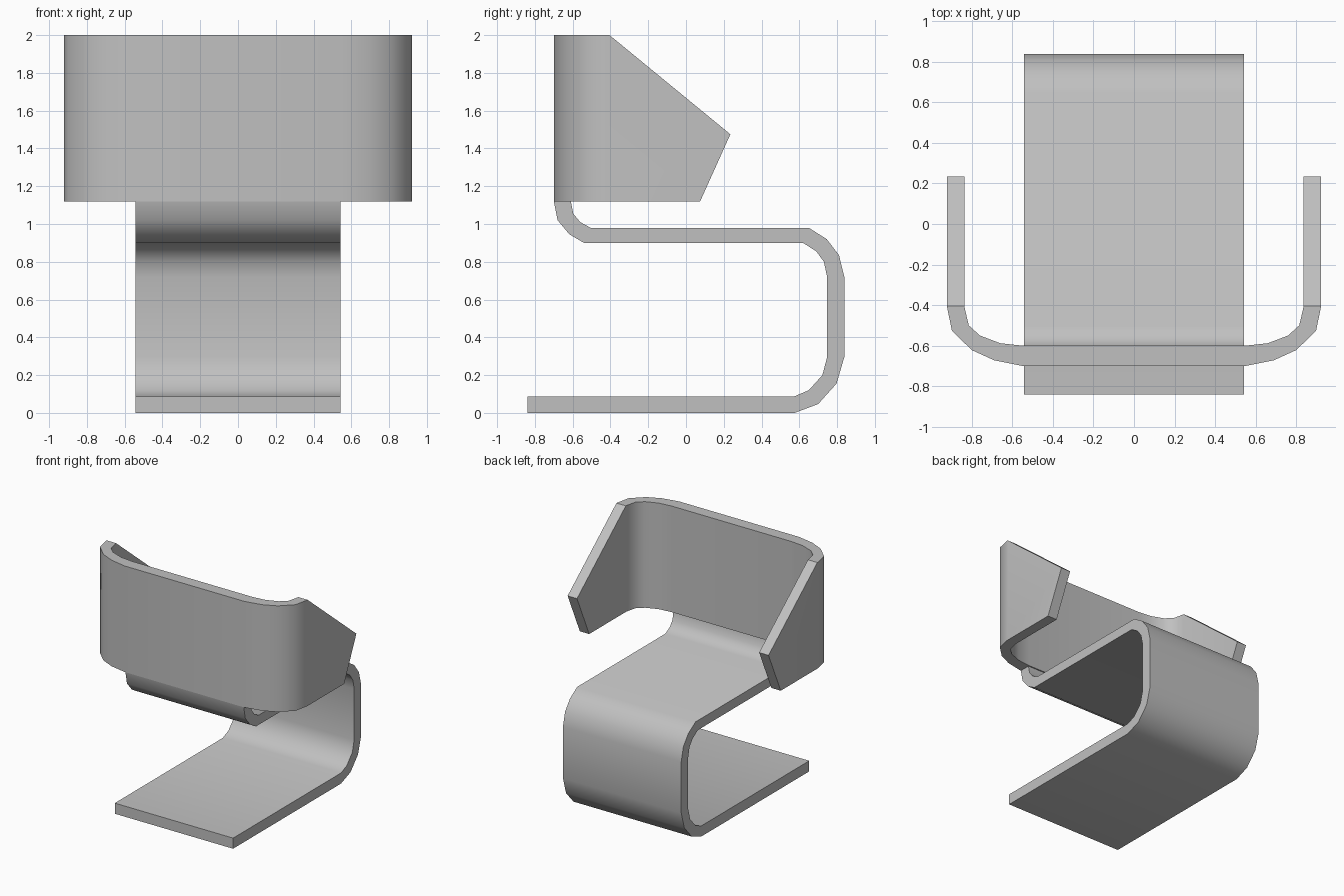
import bpy, bmesh, math
from mathutils import Vector

cube = bpy.data.objects.get("Cube")
if cube:
    bpy.data.objects.remove(cube, do_unlink=True)

grey = bpy.data.materials.new("plain grey")
grey.use_nodes = True
colour = (0.53, 0.53, 0.53, 1)
grey.diffuse_color = colour
grey.node_tree.nodes["Principled BSDF"].inputs["Base Color"].default_value = colour


def bent_sheet(name, outer, inner, place, start, end, cuts=()):
    """Extrude a bent strip, given by its two sides, from start to end."""
    bm = bmesh.new()
    rings = [[bm.verts.new(place(p, d)) for p, d in
              ((o, start), (i, start), (i, end), (o, end))]
             for o, i in zip(outer, inner)]
    for a, b in zip(rings, rings[1:]):
        for k in range(4):
            n = (k + 1) % 4
            bm.faces.new((a[k], a[n], b[n], b[k]))
    bm.faces.new(rings[0])
    bm.faces.new(rings[-1])
    # Trim with planes and close each cut
    for point, normal in cuts:
        bmesh.ops.bisect_plane(bm, geom=bm.verts[:] + bm.edges[:] + bm.faces[:],
                               plane_co=point, plane_no=normal, clear_outer=True)
        bmesh.ops.holes_fill(bm, edges=[e for e in bm.edges if e.is_boundary])
    bmesh.ops.recalc_face_normals(bm, faces=bm.faces[:])
    mesh = bpy.data.meshes.new(name)
    bm.to_mesh(mesh)
    bm.free()
    mesh.materials.append(grey)
    obj = bpy.data.objects.new(name, mesh)
    bpy.context.collection.objects.link(obj)
    bpy.ops.object.select_all(action='DESELECT')
    obj.select_set(True)
    bpy.context.view_layer.objects.active = obj
    bpy.ops.object.shade_smooth_by_angle(angle=math.radians(38))


# Base, rear bend, seat and front bend as one folded sheet (y, z)
base_outer = [(-.84, 0), (.575, 0), (.70, .047), (.797, .155), (.838, .295),
              (.838, .72), (.81, .835), (.745, .92), (.65, .98),
              (-.505, .98), (-.56, 1.01), (-.597, 1.055), (-.61, 1.12)]
base_inner = [(-.84, .088), (.575, .088), (.65, .12), (.722, .20), (.747, .295),
              (.747, .72), (.73, .80), (.69, .855), (.62, .90),
              (-.54, .90), (-.617, .945), (-.68, 1.02), (-.70, 1.12)]
bent_sheet("folded_seat_and_base", base_outer, base_inner,
           lambda p, d: (d, p[0], p[1]), -.543, .543)


def mirrored(half):
    return [(-x, y) for x, y in reversed(half)] + half


# Wraparound backrest with arms (x, y), trimmed to sloping arm ends
back_outer = mirrored([(.55, -.70), (.69, -.672), (.80, -.622),
                       (.898, -.527), (.922, -.41), (.922, .24)])
back_inner = mirrored([(.55, -.60), (.66, -.588), (.76, -.55),
                       (.815, -.50), (.836, -.41), (.836, .24)])
tip = Vector((0, .235, 1.475))
bent_sheet("backrest_and_arms", back_outer, back_inner,
           lambda p, d: (p[0], p[1], d), 1.12, 2,
           cuts=[(tip, (0, .525, .64)), (tip, (0, .355, -.16))])
